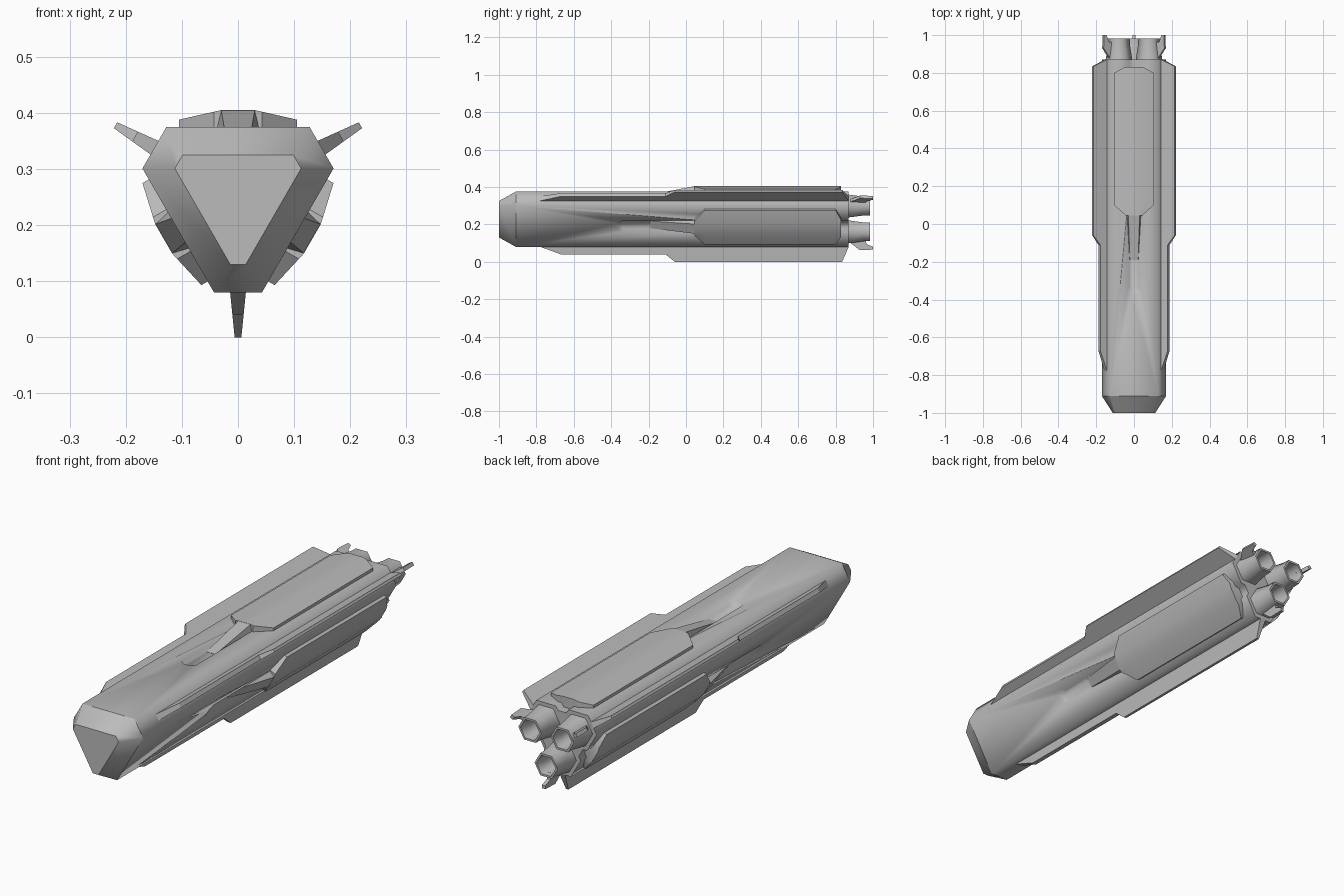
import bpy, bmesh, math
from mathutils import Matrix

cube = bpy.data.objects.get("Cube")
if cube:
    bpy.data.objects.remove(cube)

AXIS_Z = 0.252      # height of the long axis
FLAT = 0.123        # axis to broad face
CORNER = 0.172      # axis to narrow corner face
FLOOR = FLAT - 0.017

grey = bpy.data.materials.new("hull_grey")
grey.use_nodes = True
colour = (0.5, 0.5, 0.5, 1)
grey.diffuse_color = colour
grey.node_tree.nodes["Principled BSDF"].inputs["Base Color"].default_value = colour


def loft(name, rings, turn=0, smooth=None):
    """Skin rings of (x, y, radial height), then turn about the long axis."""
    bm = bmesh.new()
    loops = [[bm.verts.new(p) for p in ring] for ring in rings]
    n = len(loops[0])
    for a, b in zip(loops, loops[1:]):
        for i in range(n):
            j = (i + 1) % n
            bm.faces.new((a[i], a[j], b[j], b[i]))
    bm.faces.new(loops[0])
    bm.faces.new(loops[-1])
    bmesh.ops.recalc_face_normals(bm, faces=bm.faces)
    bm.transform(Matrix.Translation((0, 0, AXIS_Z)) @ Matrix.Rotation(math.radians(turn), 4, 'Y'))
    mesh = bpy.data.meshes.new(name)
    bm.to_mesh(mesh)
    bm.free()
    mesh.materials.append(grey)
    obj = bpy.data.objects.new(name, mesh)
    bpy.context.collection.objects.link(obj)
    if smooth:
        shade(obj, smooth)
    return obj


def shade(obj, angle):
    bpy.ops.object.select_all(action='DESELECT')
    obj.select_set(True)
    bpy.context.view_layer.objects.active = obj
    bpy.ops.object.shade_smooth_by_angle(angle=math.radians(angle))


def hull_ring(y, flat, corner):
    """Triangle with cut corners: flat faces up, corner faces at 60 degrees."""
    half = (corner - flat * 0.5) / math.sin(math.radians(60))
    ring = []
    for k in range(3):
        a = math.radians(120 * k)
        for x in (-half, half):
            ring.append((x * math.cos(a) + flat * math.sin(a), y,
                         flat * math.cos(a) - x * math.sin(a)))
    return ring


def mirrored(points):
    """Close an (x, y) half outline across the centre line."""
    return points + [(-x, y) for x, y in reversed(points)]


def cut(target, cutter):
    mod = target.modifiers.new("cut", 'BOOLEAN')
    mod.operation = 'DIFFERENCE'
    mod.solver = 'EXACT'
    mod.object = cutter
    bpy.context.view_layer.objects.active = target
    bpy.ops.object.modifier_apply(modifier=mod.name)
    bpy.data.objects.remove(cutter)


# Hull and tapered nose
hull = loft("hull", [hull_ring(-0.91, FLAT, CORNER), hull_ring(0.87, FLAT, CORNER)])
loft("nose", [hull_ring(-1, FLAT - 0.05, CORNER - 0.05),
              hull_ring(-0.91, FLAT, CORNER)], smooth=60.5)

# Sloped slots and rear notches cut in each broad face
for turn in (0, 120, 240):
    rings = []
    for r, grow in ((FLOOR, 0), (FLAT + 0.01, 0.027)):
        outline = mirrored([(0.012 + grow / 3, -0.355 - grow * 0.6),
                            (0.025 + grow * 0.63, -0.335 - grow * 0.6),
                            (0.025 + grow * 0.63, 0.07)])
        rings.append([(x, y, r) for x, y in outline])
    cut(hull, loft("slot_cutter", rings, turn))
    rings = [[(x, y, r) for x, y in mirrored([(0.02 + g, 0.81), (0.02 + g, 0.9)])]
             for r, g in ((FLOOR, 0), (FLAT + 0.01, 0.018))]
    cut(hull, loft("notch_cutter", rings, turn))
shade(hull, 61)


def panel_ring(y, w):
    edge = FLAT + 0.03 - 0.017 * (w - 0.03) / 0.075
    half = [(w, FLAT - 0.018), (w, edge), (0.03, FLAT + 0.03)]
    return [(x, y, r) for x, r in mirrored(half)]


# Armour panels with the ramp that runs down into the slot
for k, side in enumerate(("top", "right", "left")):
    turn = {"top": 0, "right": 240, "left": 120}[side]
    loft(side + "_panel", [panel_ring(0.045, 0.043), panel_ring(0.1, 0.105),
                           panel_ring(0.8, 0.105), panel_ring(0.83, 0.05)], turn, 30)
    ramp = []
    for y, base, top, r in ((-0.19, 0.023, 0.022, FLOOR + 0.001),
                            (0.05, 0.042, 0.03, FLAT + 0.03)):
        ramp.append([(x, y, z) for x, z in
                     mirrored([(base, FLOOR - 0.003), (top, r)])])
    loft(side + "_ramp", ramp, turn)

# Long stepped fin, nozzle and small tail fin at each corner
FIN = [(-0.78, CORNER), (-0.67, 0.212), (-0.11, 0.212), (-0.06, 0.252),
       (0.835, 0.252), (0.87, CORNER), (0.87, 0.16), (-0.78, 0.16)]
TAIL = [(0.87, 0.13), (0.88, 0.152), (0.93, 0.19), (1.0, 0.187),
        (1.0, 0.172), (0.965, 0.158), (0.96, 0.13)]
NOZZLE = [(0.072, 0.86), (0.058, 0.95), (0.057, 0.983), (0.047, 0.983), (0.038, 0.9)]

for side, turn in (("bottom", 180), ("left", 60), ("right", 300)):
    loft(side + "_fin", [[(s * (0.014 - 0.1 * (r - CORNER)), y, r) for y, r in FIN]
                         for s in (-1, 1)], turn)
    loft(side + "_tail_fin", [[(x, y, r) for y, r in TAIL] for x in (-0.008, 0.008)], turn)
    loft(side + "_nozzle", [[(radius * math.cos(math.radians(60 * i)), y,
                              0.092 + radius * math.sin(math.radians(60 * i)))
                             for i in range(6)] for radius, y in NOZZLE], turn, 61)
